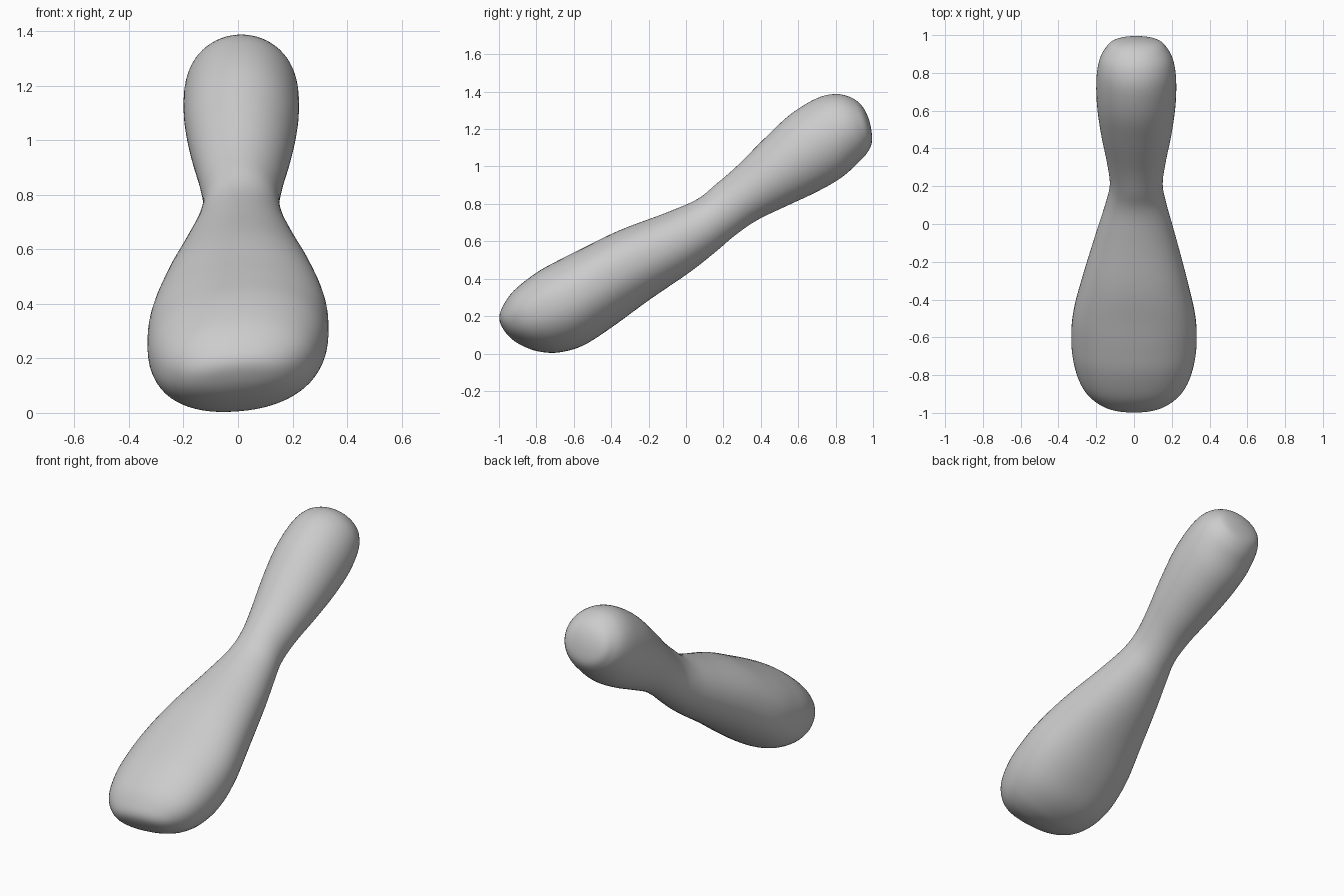
import bpy, bmesh, math
from mathutils import Vector

if "Cube" in bpy.data.objects:
    bpy.data.objects.remove(bpy.data.objects["Cube"])

# Stations along the leaning body: top y, top z, bottom y, bottom z, half width
STATIONS = [
    (-0.972, 0.125, -0.972, 0.125, 0.0),
    (-0.998, 0.185, -0.925, 0.075, 0.13),
    (-0.98, 0.25, -0.86, 0.037, 0.215),
    (-0.92, 0.335, -0.78, 0.012, 0.278),
    (-0.80, 0.43, -0.68, 0.008, 0.318),
    (-0.68, 0.497, -0.55, 0.045, 0.332),
    (-0.54, 0.567, -0.40, 0.14, 0.322),
    (-0.35, 0.66, -0.20, 0.285, 0.273),
    (-0.10, 0.755, 0.02, 0.435, 0.205),
    (0.06, 0.825, 0.16, 0.545, 0.16),
    (0.16, 0.905, 0.26, 0.63, 0.14),
    (0.27, 1.00, 0.38, 0.713, 0.155),
    (0.42, 1.15, 0.54, 0.79, 0.187),
    (0.56, 1.28, 0.70, 0.865, 0.208),
    (0.70, 1.365, 0.83, 0.94, 0.211),
    (0.80, 1.387, 0.92, 1.02, 0.197),
    (0.88, 1.37, 0.97, 1.075, 0.165),
    (0.94, 1.325, 0.995, 1.14, 0.115),
    (0.98, 1.245, 0.98, 1.245, 0.0),
]
SEG, SUB = 64, 5


def spline(p0, p1, p2, p3, t):
    return [0.5 * (2 * b + (c - a) * t + (2 * a - 5 * b + 4 * c - d) * t * t
                   + (3 * b - a - 3 * c + d) * t ** 3)
            for a, b, c, d in zip(p0, p1, p2, p3)]


def mirrored(pole, nxt):
    # ghost station past a pole: top and bottom swap, so the end stays round
    return (nxt[2], nxt[3], nxt[0], nxt[1], -nxt[4])


S = [mirrored(STATIONS[0], STATIONS[1])] + STATIONS + [mirrored(STATIONS[-1], STATIONS[-2])]
rows = [spline(*S[i:i + 4], k / SUB) for i in range(len(S) - 3) for k in range(SUB)]


def rounded(v, n):
    return math.copysign(abs(v) ** (2 / n), v)


# Smooth body: wide foot, narrow neck, rounded head
bm = bmesh.new()
rings = []
for ty, tz, by, bz, w in rows[1:]:
    top, bot = Vector((0, ty, tz)), Vector((0, by, bz))
    mid, half = (top + bot) / 2, (top - bot) / 2
    foot = min(1, max(0, (0.2 - mid.y) / 0.6))   # 1 at the foot, 0 at the head
    n = 2 + 0.2 * foot
    ring = []
    for j in range(SEG):
        a = 2 * math.pi * j / SEG
        x = w * rounded(math.cos(a), n)
        p = mid + half * rounded(math.sin(a), n)
        ring.append(bm.verts.new((x + 0.012 * (1 - foot), p.y, p.z + 0.08 * foot * x)))
    rings.append(ring)

for r, q in zip(rings, rings[1:]):
    for j in range(SEG):
        k = (j + 1) % SEG
        bm.faces.new((r[j], r[k], q[k], q[j]))
for ring, s, off in ((rings[0], STATIONS[0], 0), (rings[-1], STATIONS[-1], 0.012)):
    pole = bm.verts.new((off, s[0], s[1]))
    for j in range(SEG):
        bm.faces.new((ring[j], ring[(j + 1) % SEG], pole))
bmesh.ops.recalc_face_normals(bm, faces=bm.faces)
for f in bm.faces:
    f.smooth = True

mesh = bpy.data.meshes.new("body")
bm.to_mesh(mesh)
bm.free()
bpy.context.collection.objects.link(bpy.data.objects.new("body", mesh))
